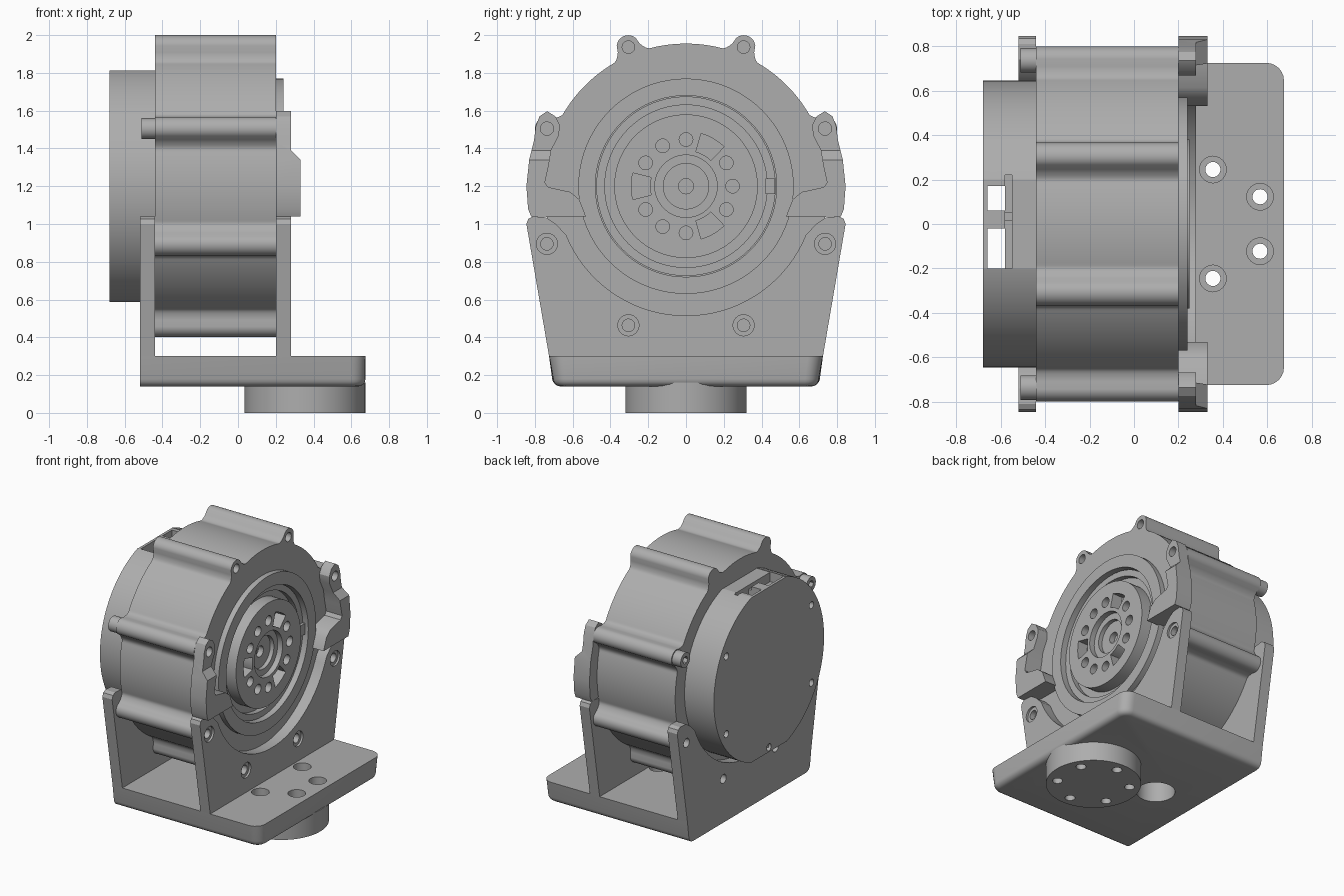
import bpy, bmesh, math
from mathutils import Vector

cube = bpy.data.objects.get("Cube")
if cube:
    bpy.data.objects.remove(cube, do_unlink=True)

grey = bpy.data.materials.new("machined grey")
grey.use_nodes = True
GREY = (0.42, 0.42, 0.42, 1)
grey.diffuse_color = GREY
grey.node_tree.nodes["Principled BSDF"].inputs["Base Color"].default_value = GREY

AXIS_Z = 1.2          # height of the motor axis
PLACE = {"x": lambda u, v, w: (w, u, v),
         "y": lambda u, v, w: (u, w, v),
         "z": lambda u, v, w: (u, v, w)}


def finish(name, bm):
    bmesh.ops.recalc_face_normals(bm, faces=bm.faces)
    mesh = bpy.data.meshes.new(name)
    bm.to_mesh(mesh)
    bm.free()
    mesh.materials.append(grey)
    obj = bpy.data.objects.new(name, mesh)
    bpy.context.collection.objects.link(obj)
    return obj


def prism(name, pts, a, b, axis="x"):
    """Extrude a flat outline from a to b along an axis."""
    bm = bmesh.new()
    put = PLACE[axis]
    low = [bm.verts.new(put(u, v, a)) for u, v in pts]
    high = [bm.verts.new(put(u, v, b)) for u, v in pts]
    bm.faces.new(low)
    bm.faces.new(high)
    n = len(pts)
    for i in range(n):
        j = (i + 1) % n
        bm.faces.new((low[i], low[j], high[j], high[i]))
    return finish(name, bm)


def lathe(name, profile):
    """Revolve (x, radius) points about the motor axis."""
    bm = bmesh.new()
    vs = [bm.verts.new((x, 0, AXIS_Z + r)) for x, r in profile]
    es = [bm.edges.new((vs[i], vs[(i + 1) % len(vs)])) for i in range(len(vs))]
    bmesh.ops.spin(bm, geom=vs + es, cent=(0, 0, AXIS_Z), axis=(1, 0, 0),
                   angle=math.tau, steps=80)
    bmesh.ops.remove_doubles(bm, verts=bm.verts, dist=0.0002)
    return finish(name, bm)


def polar(radius, deg, cu=0, cv=AXIS_Z):
    a = math.radians(deg)
    return cu + radius * math.cos(a), cv + radius * math.sin(a)


def circle(cu, cv, r, n=24):
    return [polar(r, 360 * i / n, cu, cv) for i in range(n)]


def rect(u0, u1, v0, v1):
    return [(u0, v0), (u1, v0), (u1, v1), (u0, v1)]


def cut(obj, pts, a, b, axis="x"):
    tool = prism("cutter", pts, a, b, axis)
    mod = obj.modifiers.new("cut", "BOOLEAN")
    mod.operation, mod.solver, mod.object = "DIFFERENCE", "EXACT", tool
    bpy.context.view_layer.objects.active = obj
    bpy.ops.object.modifier_apply(modifier=mod.name)
    bpy.data.objects.remove(tool, do_unlink=True)


def mirrored(half):
    return half + [(-u, v) for u, v in reversed(half)]


BOSSES = [polar(0.797, 22.5 + 45 * i) for i in range(8)]


# Motor housing: round body with eight filleted screw bosses
def body_radius(deg):
    d = abs(math.radians((deg % 45) - 22.5))
    if d < 0.075:
        return 0.8 + math.sqrt(0.06 ** 2 - (0.8 * d) ** 2)
    if d < 0.14:
        return 0.755 + 0.045 * ((0.14 - d) / 0.065) ** 2
    return 0.755


housing = prism("motor_housing", [polar(body_radius(i), i) for i in
                                  [k * 0.75 for k in range(480)]], -0.44, 0.2)
cut(housing, circle(0, AXIS_Z, 0.48, 80), 0.1, 0.3)
for y, z in BOSSES:
    cut(housing, circle(y, z, 0.033), 0.15, 0.3)

# Raised flange and stepped seat around the output hub
lathe("front_flange", [(0.15, 0.48), (0.24, 0.48), (0.24, 0.57), (0.195, 0.57),
                       (0.195, 0.5), (0.15, 0.5)])
lathe("bearing_seat", [(0.09, 0.36), (0.16, 0.36), (0.16, 0.43),
                       (0.2, 0.43), (0.2, 0.475), (0.09, 0.475)])
prism("index_key", rect(0.42, 0.47, 1.16, 1.24), 0.17, 0.22)

# Output hub with a stepped centre, screw holes and three slots
hub = lathe("output_hub", [(0.09, 0), (0.14, 0), (0.14, 0.04), (0.18, 0.04),
                           (0.18, 0.12), (0.21, 0.12), (0.21, 0.165),
                           (0.25, 0.165), (0.25, 0.38), (0.09, 0.38)])
for deg in range(0, 360, 30):
    if deg in (60, 180, 300):
        slot = [polar(0.29, deg + t) for t in range(-14, 15, 4)]
        slot += [polar(0.19, deg + t) for t in range(14, -15, -4)]
        cut(hub, slot, 0.17, 0.3)
    else:
        cut(hub, circle(*polar(0.247, deg), 0.036), 0.18, 0.3)

# Rear cover with flats, cable openings and screw holes
cover = prism("rear_cover", circle(0, AXIS_Z, 0.645, 96), -0.68, -0.44)
for z0, z1 in ((1.81, 2), (0.4, 0.59)):
    cut(cover, rect(-0.2, 0.2, z0, z1), -0.8, -0.3)
for y0, y1 in ((0.06, 0.17), (-0.2, -0.02)):
    cut(cover, rect(-0.66, -0.58, y0, y1), 0.3, 2.1, "z")
cut(cover, rect(-0.58, -0.55, -0.2, 0.22), 1.74, 2.1, "z")
for deg in (30, 150, 210, 270, 330):
    cut(cover, circle(*polar(0.575, deg), 0.026), -0.7, -0.64)
prism("cable_pin", rect(-0.58, -0.54, 0.015, 0.055), 1.7, 1.78, "z")

# Two upright bracket plates cradling the housing
half = [(0.725, 0.3), (0.838, 0.96), (0.845, 1.0), (0.835, 1.027), (0.81, 1.04),
        (0.74, 1.035), (0.69, 1.0)]
half += [polar(0.685, deg) for deg in range(-22, -90, -4)]
for name, x0, x1, face in (("front_bracket_plate", 0.2, 0.28, 0.28),
                           ("rear_bracket_plate", -0.52, -0.44, -0.52)):
    plate = prism(name, mirrored(half), x0, x1)
    for y, z in BOSSES:
        if z < AXIS_Z:
            cut(plate, circle(y, z, 0.033), x0 - 0.1, x1 + 0.1)
            if face > 0:
                cut(plate, circle(y, z, 0.056), face - 0.015, face + 0.05)
for y, z in BOSSES:
    if z < AXIS_Z:
        prism("bracket_screw", circle(y, z, 0.05), 0.19, 0.225)

# Base plate: rounded front corners, tapered sides, rounded lower edge
plan = [(-0.52, -0.725)]
plan += [polar(0.08, deg, 0.595, -0.645) for deg in range(-90, 1, 15)]
plan += [(x, -y) for x, y in reversed(plan)]
base = prism("base_plate", plan, 0.14, 0.3, "z")
bm = bmesh.new()
bm.from_mesh(base.data)
for v in bm.verts:
    if v.co.z < 0.2:
        v.co.y *= 0.97
rim = [e for e in bm.edges if all(v.co.z < 0.2 for v in e.verts)
       and any(v.co.x > -0.5 for v in e.verts)]
bmesh.ops.bevel(bm, geom=rim, offset=0.04, segments=4, profile=0.5, affect="EDGES")
bmesh.ops.recalc_face_normals(bm, faces=bm.faces)
bm.to_mesh(base.data)
bm.free()
cut(base, circle(-0.19, 0, 0.13, 40), 0, 0.5, "z")

# Round mounting foot, bolted through the base
foot = prism("mounting_foot", circle(0.355, 0, 0.32, 80), 0, 0.16, "z")
for i in range(6):
    x, y = polar(0.245, 30 + 60 * i, 0.355, 0)
    for part in (base, foot):
        cut(part, circle(x, y, 0.034), -0.1, 0.5, "z")
    cut(base, circle(x, y, 0.06), 0.24, 0.5, "z")

# Side clips on the upper front, thicker toward the bottom
clip_pts = [(0.82, 1.04), (0.836, 1.08), (0.845, 1.2), (0.83, 1.34), (0.805, 1.44),
            (0.795, 1.52), (0.775, 1.57), (0.735, 1.597), (0.692, 1.57),
            (0.668, 1.525), (0.673, 1.47), (0.714, 1.39), (0.727, 1.31),
            (0.747, 1.22), (0.73, 1.195), (0.614, 1.17), (0.565, 1.13), (0.53, 1.04)]
wedge = [(0.28, 1.39), (0.33, 1.34), (0.4, 1.27), (0.4, 1.7), (0.28, 1.7)]
for side, label in ((1, "left"), (-1, "right")):
    clip = prism(label + "_clip", [(side * y, z) for y, z in clip_pts], 0.2, 0.33)
    cut(clip, wedge, -1, 1, "y")
    cut(clip, circle(side * 0.736, 1.505, 0.035), 0.23, 0.4)
    # Long bolt head at the rear of the same boss
    bolt = prism(label + "_bolt_head", circle(side * 0.736, 1.505, 0.055, 32),
                 -0.51, -0.43)
    cut(bolt, circle(side * 0.736, 1.505, 0.028, 6), -0.55, -0.48)

# Crisp edges with smooth curved walls
bpy.ops.object.select_all(action="DESELECT")
for obj in bpy.context.collection.objects:
    if obj.type == "MESH":
        obj.select_set(True)
        bpy.context.view_layer.objects.active = obj
bpy.ops.object.shade_smooth_by_angle(angle=math.radians(30))
